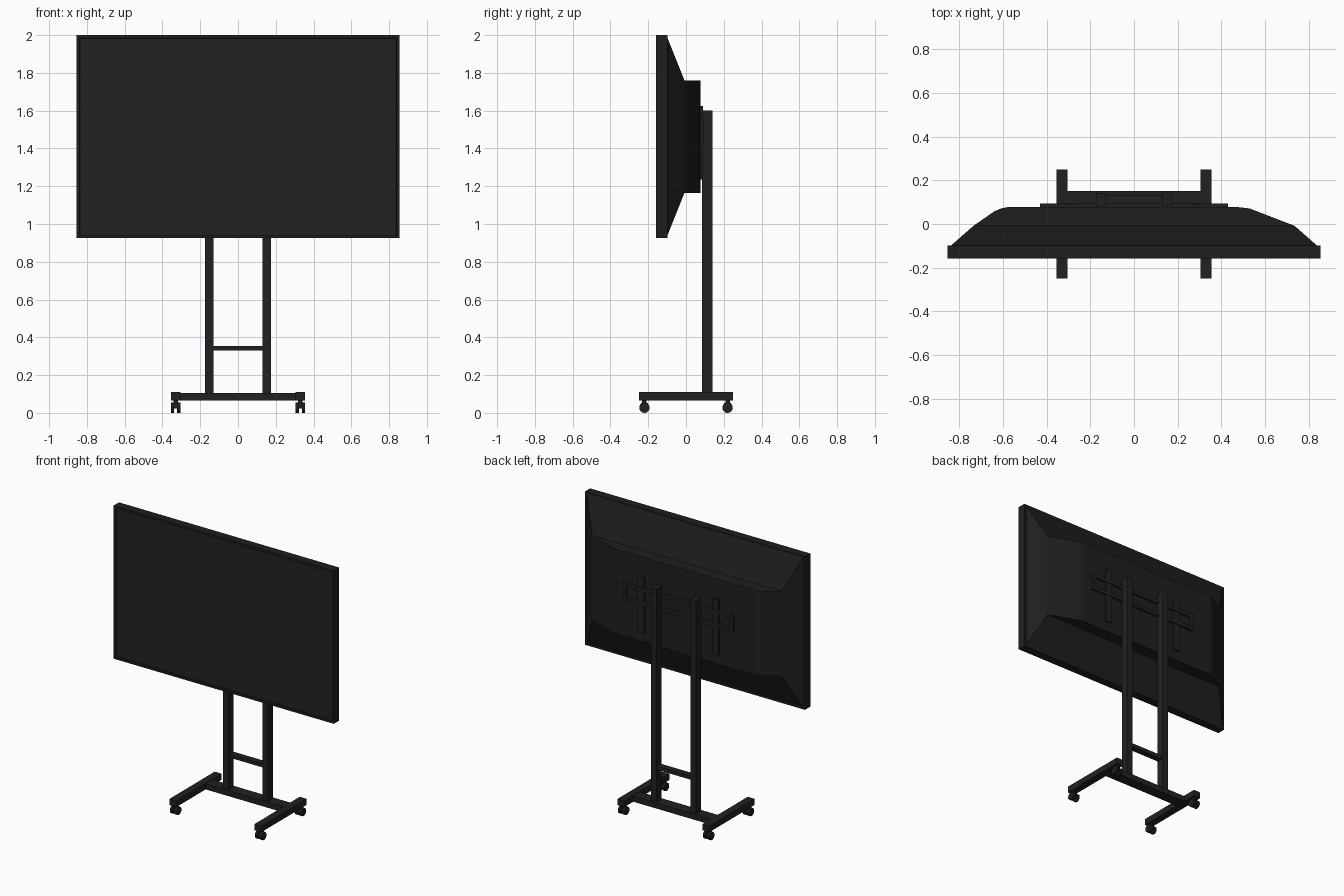
import bpy, bmesh, math
from mathutils import Matrix

if "Cube" in bpy.data.objects:
    bpy.data.objects.remove(bpy.data.objects["Cube"])


def material(name, v):
    m = bpy.data.materials.new(name)
    m.diffuse_color = (v, v, v, 1)
    m.use_nodes = True
    m.node_tree.nodes["Principled BSDF"].inputs["Base Color"].default_value = m.diffuse_color
    return m


BLACK = material("black_casing", 0.0135)
GLASS = material("dark_screen", 0.0165)
METAL = material("black_metal", 0.0155)


def finish(name, bm, *mats):
    bmesh.ops.recalc_face_normals(bm, faces=bm.faces)
    me = bpy.data.meshes.new(name)
    bm.to_mesh(me)
    bm.free()
    for m in mats:
        me.materials.append(m)
    ob = bpy.data.objects.new(name, me)
    bpy.context.collection.objects.link(ob)
    return ob


def add_box(bm, x, y, z):
    mid = [(a + b) / 2 for a, b in (x, y, z)]
    size = [b - a for a, b in (x, y, z)]
    mat = Matrix.Translation(mid) @ Matrix.Diagonal((*size, 1))
    return bmesh.ops.create_cube(bm, size=1, matrix=mat)


def box(name, x, y, z, mat=METAL):
    bm = bmesh.new()
    add_box(bm, x, y, z)
    return finish(name, bm, mat)


def cylinder(name, r, depth, loc, axis="Z", mat=METAL):
    bm = bmesh.new()
    rot = Matrix.Rotation(math.pi / 2, 4, "Y") if axis == "X" else Matrix()
    bmesh.ops.create_cone(bm, cap_ends=True, segments=24, radius1=r, radius2=r,
                          depth=depth, matrix=Matrix.Translation(loc) @ rot)
    for f in bm.faces:
        f.smooth = len(f.verts) == 4
    ob = finish(name, bm, mat)
    for e in ob.data.edges:
        a, b = (ob.data.vertices[i].co for i in e.vertices)
        i = 0 if axis == "X" else 2
        e.use_edge_sharp = abs(a[i] - b[i]) < 1e-5
    return ob


# Display frame with recessed glass
bm = bmesh.new()
add_box(bm, (-0.855, 0.855), (-0.158, -0.099), (0.925, 2.0))
bm.faces.ensure_lookup_table()
front = min(bm.faces, key=lambda f: f.calc_center_median().y)
bmesh.ops.inset_individual(bm, faces=[front], thickness=0.023)
bmesh.ops.inset_individual(bm, faces=[front], thickness=0.002, depth=-0.008)
front.material_index = 1
finish("display_frame", bm, BLACK, GLASS)

# Tapered back shell
bm = bmesh.new()
rings = []
for hx, y, z0, z1 in ((0.84, -0.1, 0.935, 1.99), (0.735, -0.008, 1.165, 1.76)):
    rings.append([bm.verts.new((x, y, z)) for x, z in
                  ((-hx, z0), (hx, z0), (hx, z1), (-hx, z1))])
for i in range(4):
    j = (i + 1) % 4
    bm.faces.new((rings[0][i], rings[0][j], rings[1][j], rings[1][i]))
for r in rings:
    bm.faces.new(r)
finish("back_shell", bm, BLACK)

# Raised housing on the back, profile extruded upward
profile = [(-0.735, -0.008), (-0.64, 0.058), (-0.61, 0.071), (-0.58, 0.077),
           (0.48, 0.077), (0.53, 0.071), (0.735, -0.008)]
bm = bmesh.new()
base = bm.faces.new([bm.verts.new((x, y, 1.165)) for x, y in profile])
ext = bmesh.ops.extrude_face_region(bm, geom=[base])
bmesh.ops.translate(bm, vec=(0, 0, 0.595),
                    verts=[v for v in ext["geom"] if isinstance(v, bmesh.types.BMVert)])
finish("back_housing", bm, BLACK)

# Wall-mount frame: two rails and two end pieces
for n, z in (("lower", 1.43), ("upper", 1.525)):
    box(f"mount_rail_{n}", (-0.43, 0.43), (0.077, 0.095), (z, z + 0.025))

# Mirrored stand parts
for side, s in (("left", -1), ("right", 1)):
    def span(a, b):
        return tuple(sorted((s * a, s * b)))
    box(f"mount_end_{side}", span(0.405, 0.43), (0.077, 0.095), (1.455, 1.525))
    box(f"mount_arm_{side}", span(0.265, 0.315), (0.078, 0.09), (1.235, 1.625))
    box(f"post_{side}", span(0.131, 0.175), (0.084, 0.139), (0.105, 1.6))
    box(f"foot_{side}", span(0.304, 0.356), (-0.25, 0.25), (0.066, 0.11))
    # Twin-wheel casters
    for end, y in (("front", -0.22), ("back", 0.22)):
        cx = s * 0.33
        tag = f"{end}_{side}"
        cylinder(f"caster_stem_{tag}", 0.012, 0.03, (cx, y, 0.056))
        box(f"caster_hood_{tag}", (cx - 0.012, cx + 0.012),
            (y - 0.018, y + 0.018), (0.022, 0.052))
        for k in (-1, 1):
            cylinder(f"caster_wheel_{tag}_{'a' if k < 0 else 'b'}", 0.0275, 0.018,
                     (cx + k * 0.017, y, 0.0275), "X", BLACK)

# Cross members
box("base_crossbar", (-0.304, 0.304), (0.075, 0.151), (0.066, 0.106))
box("post_crossbar", (-0.131, 0.131), (0.09, 0.134), (0.33, 0.355))
